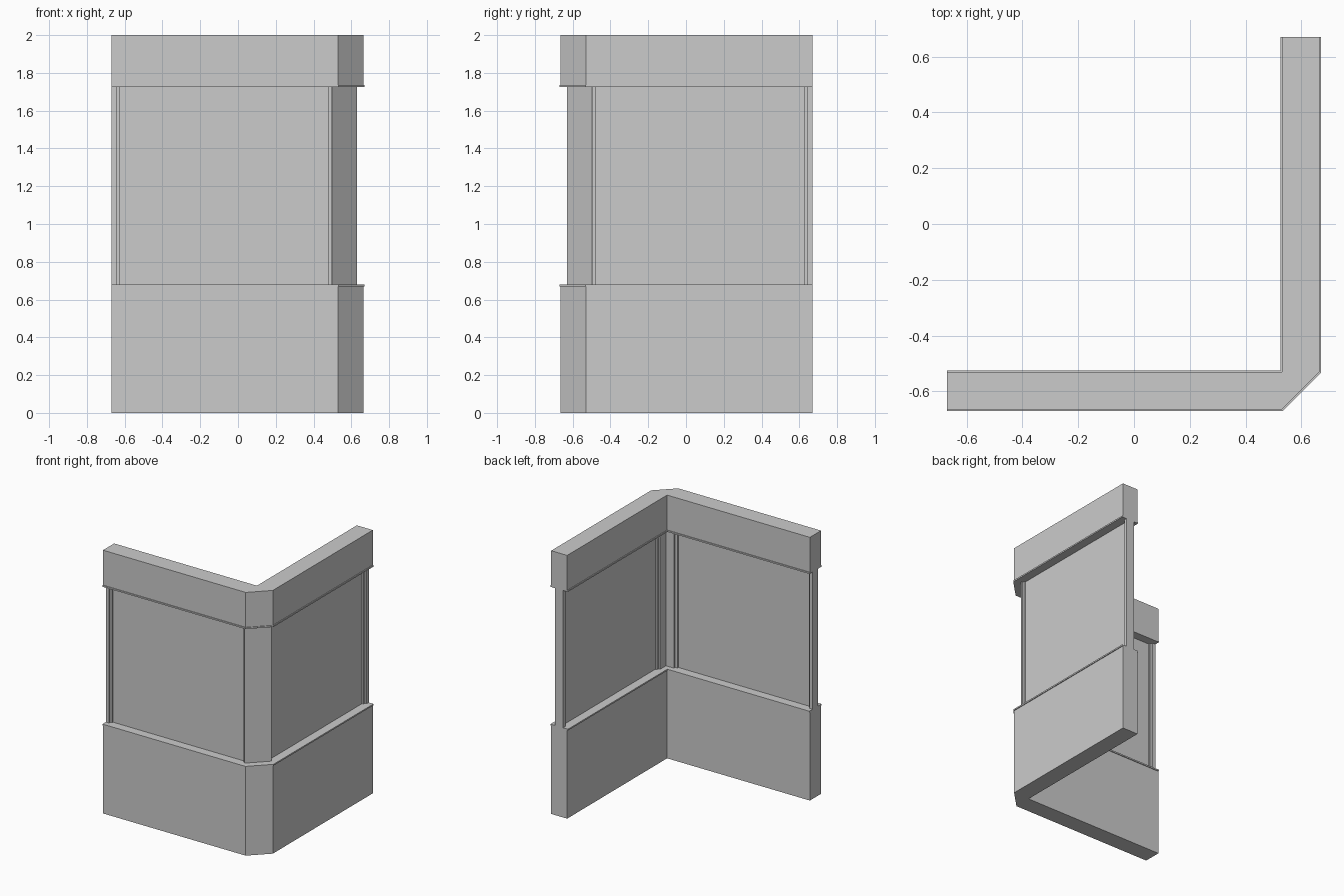
import bpy, bmesh

if "Cube" in bpy.data.objects:
    bpy.data.objects.remove(bpy.data.objects["Cube"])

END = 0.67    # free ends of both arms
MID = 0.597   # centre line of the walls


def prism(name, outline, z0, z1):
    """Extrude a plan outline from z0 to z1."""
    bm = bmesh.new()
    face = bm.faces.new([bm.verts.new((x, y, z0)) for x, y in outline])
    top = bmesh.ops.extrude_face_region(bm, geom=[face])
    verts = [g for g in top["geom"] if isinstance(g, bmesh.types.BMVert)]
    bmesh.ops.translate(bm, verts=verts, vec=(0, 0, z1 - z0))
    bmesh.ops.recalc_face_normals(bm, faces=bm.faces)
    me = bpy.data.meshes.new(name)
    bm.to_mesh(me)
    bm.free()
    ob = bpy.data.objects.new(name, me)
    bpy.context.collection.objects.link(ob)
    return ob


def corner(start, outer, inner, cut):
    """L-shaped plan with a chamfered outer corner, symmetric about y = -x."""
    half = [(start, -inner), (start, -outer), (cut, -outer)]
    return half + [(-y, -x) for x, y in reversed(half)] + [(inner, -inner)]


def arm_pair(name, x0, x1, thick, z0, z1):
    """A box on the front arm and its twin on the side arm."""
    y0, y1 = -MID - thick / 2, -MID + thick / 2
    plan = [(x0, y0), (x1, y0), (x1, y1), (x0, y1)]
    prism("front_" + name, plan, z0, z1)
    prism("side_" + name, [(-y, -x) for x, y in plan], z0, z1)


# Solid walls below and above the windows
wall = corner(-END, 0.664, 0.53, 0.53)
prism("lower_wall", wall, 0, 0.672)
prism("upper_wall", wall, 1.732, 2)

# Slightly projecting sill and head trims
trim = corner(-END, 0.67, 0.524, 0.532)
prism("window_sill", trim, 0.67, 0.681)
prism("window_head", trim, 1.724, 1.735)

# Corner post, end posts, glazing stops and panes
prism("corner_post", corner(0.496, 0.63, 0.564, 0.497), 0.66, 1.745)
arm_pair("end_post", -END, -0.644, 0.066, 0.66, 1.745)
arm_pair("end_stop", -0.645, -0.628, 0.036, 0.675, 1.73)
arm_pair("corner_stop", 0.477, 0.5, 0.036, 0.675, 1.73)
arm_pair("glass_pane", -0.635, 0.485, 0.012, 0.675, 1.73)
